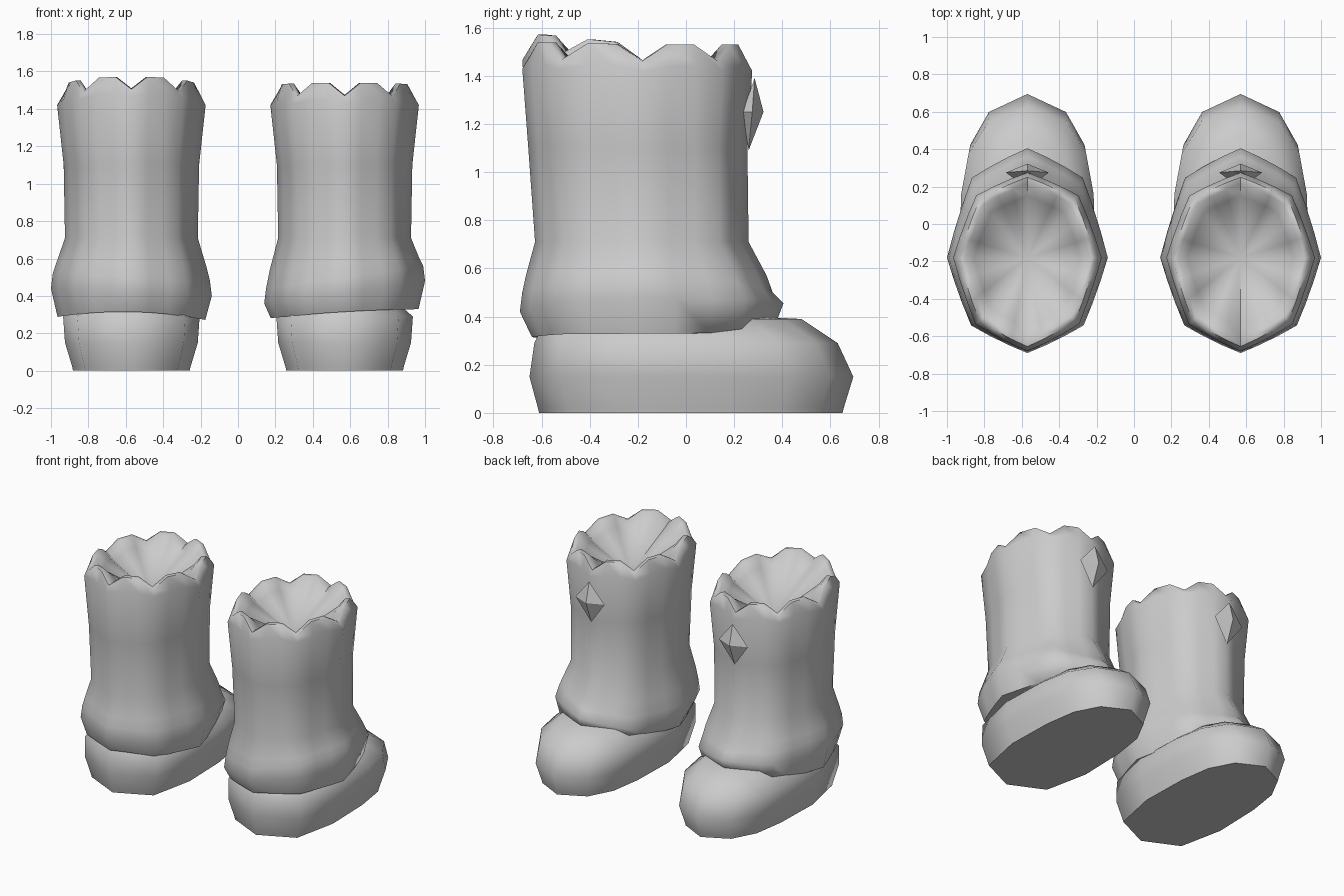
import bpy, bmesh, math
from mathutils import Vector

cube = bpy.data.objects.get("Cube")
if cube:
    bpy.data.objects.remove(cube)

grey = bpy.data.materials.new("plain grey")
grey.use_nodes = True
GREY = (0.6, 0.6, 0.6, 1)
grey.diffuse_color = GREY
grey.node_tree.nodes["Principled BSDF"].inputs["Base Color"].default_value = GREY

MID_Y = -0.18  # widest line of the boot
SCALLOP = (0, 1, 1)  # rim height along each side of the shaft


def outline(half):
    """Mirror half an outline, from toe apex to heel apex, into a closed loop."""
    return half + [(-x, y) for x, y in half[-2:0:-1]]


LEG = outline([(0, 1), (0.69, 0.73), (1, 0), (0.7, -0.71), (0, -1)])
FOOT = outline([(0, 1), (0.58, 0.89), (0.86, 0.69), (0.97, 0.42), (1, 0),
                (0.79, -0.73), (0, -1)])


def subdivided(shape):
    """Split each side in three, bulging very slightly."""
    points = []
    for i, a in enumerate(shape):
        b = shape[(i + 1) % len(shape)]
        for f in (0, 0.33, 0.67):
            bulge = 1 + 0.06 * f * (1 - f)
            points.append(((a[0] + (b[0] - a[0]) * f) * bulge,
                           (a[1] + (b[1] - a[1]) * f) * bulge))
    return points


def ring(shape, width, heel, toe, z, lift=0, tilt=0, droop=0, scallop=0, rear=0):
    """Place a unit outline at height z, raised or lowered around its loop."""
    points = []
    for i, (x, t) in enumerate(shape):
        y = MID_Y + (t * (toe - MID_Y) if t > 0 else t * (MID_Y - heel))
        h = z + lift * max(t, 0) ** 4 + tilt * x - droop * x * x
        h += scallop * SCALLOP[i % 3] + rear * max(-t, 0)
        points.append(Vector((x * width, y, h)))
    return points


def finish(name, bm, x, angle):
    bmesh.ops.recalc_face_normals(bm, faces=bm.faces)
    mesh = bpy.data.meshes.new(name)
    bm.to_mesh(mesh)
    bm.free()
    mesh.materials.append(grey)
    obj = bpy.data.objects.new(name, mesh)
    bpy.context.collection.objects.link(obj)
    obj.location.x = x
    bpy.ops.object.select_all(action='DESELECT')
    obj.select_set(True)
    bpy.context.view_layer.objects.active = obj
    bpy.ops.object.shade_smooth_by_angle(angle=math.radians(angle))


def loft(name, rings, x, tip, angle, sole=False):
    """Skin rings together, ending in a point, with an optional flat sole."""
    bm = bmesh.new()
    loops = [[bm.verts.new(p) for p in r] for r in rings]
    n = len(loops[0])
    for low, high in zip(loops, loops[1:]):
        for i in range(n):
            j = (i + 1) % n
            bm.faces.new((low[i], low[j], high[j], high[i]))
    if sole:
        bm.faces.new(loops[0][::-1])
    apex = bm.verts.new(tip)
    for i in range(n):
        bm.faces.new((loops[-1][i], loops[-1][(i + 1) % n], apex))
    finish(name, bm, x, angle)


def stud(name, x):
    """Diamond on the toe side of the shaft."""
    bm = bmesh.new()
    belt = [bm.verts.new((bx, y, 1.25)) for bx, y in (
        (0.115, 0.275), (0, 0.322), (-0.115, 0.275), (-0.06, 0.235), (0.06, 0.235))]
    for end in ((0, 0.285, 1.39), (0, 0.26, 1.09)):
        apex = bm.verts.new(end)
        for i, v in enumerate(belt):
            bm.faces.new((v, belt[(i + 1) % len(belt)], apex))
    finish(name, bm, x, 30)


def boot(side, x, tilt, droop, rear):
    # Foot: flat sole, bulging sides and domed toe
    foot_rings = [ring(FOOT, *r) for r in (
        (0.312, -0.61, 0.65, 0), (0.316, -0.615, 0.655, 0.02),
        (0.355, -0.65, 0.695, 0.15), (0.365, -0.63, 0.63, 0.29),
        (0.25, -0.58, 0.48, 0.39))]
    loft(side + "_foot", foot_rings, x, (0, 0.1, 0.41), 62, sole=True)

    # Shaft: turned-under cuff, fold, waist, scalloped rim and shallow lining
    leg = subdivided(LEG)
    shaft_rings = [
        ring(leg, 0.3, -0.58, 0.3, 0.33),
        ring(leg, 0.395, -0.64, 0.38, 0.315, 0.075, tilt * 0.4, droop),
        ring(leg, 0.43, -0.69, 0.405, 0.42, 0.035, tilt),
        ring(leg, 0.42, -0.68, 0.36, 0.5, 0, tilt),
        ring(leg, 0.4, -0.665, 0.335, 0.57, 0, tilt * 0.5),
        ring(leg, 0.355, -0.627, 0.26, 0.71),
        ring(leg, 0.362, -0.655, 0.255, 1.1),
        ring(leg, 0.397, -0.68, 0.275, 1.42, scallop=0.02, rear=rear),
        ring(leg, 0.367, -0.655, 0.25, 1.46, scallop=0.07, rear=rear),
        ring(leg, 0.335, -0.62, 0.215, 1.465, scallop=0.065, rear=rear),
        ring(leg, 0.285, -0.555, 0.15, 1.43, scallop=0.04, rear=rear)]
    loft(side + "_shaft", shaft_rings, x, (0, MID_Y, 1.27), 72)
    stud(side + "_diamond_stud", x)


boot("left", 0.57, 0.06, 0.01, 0.01)
boot("right", -0.57, -0.02, 0.035, 0.045)
